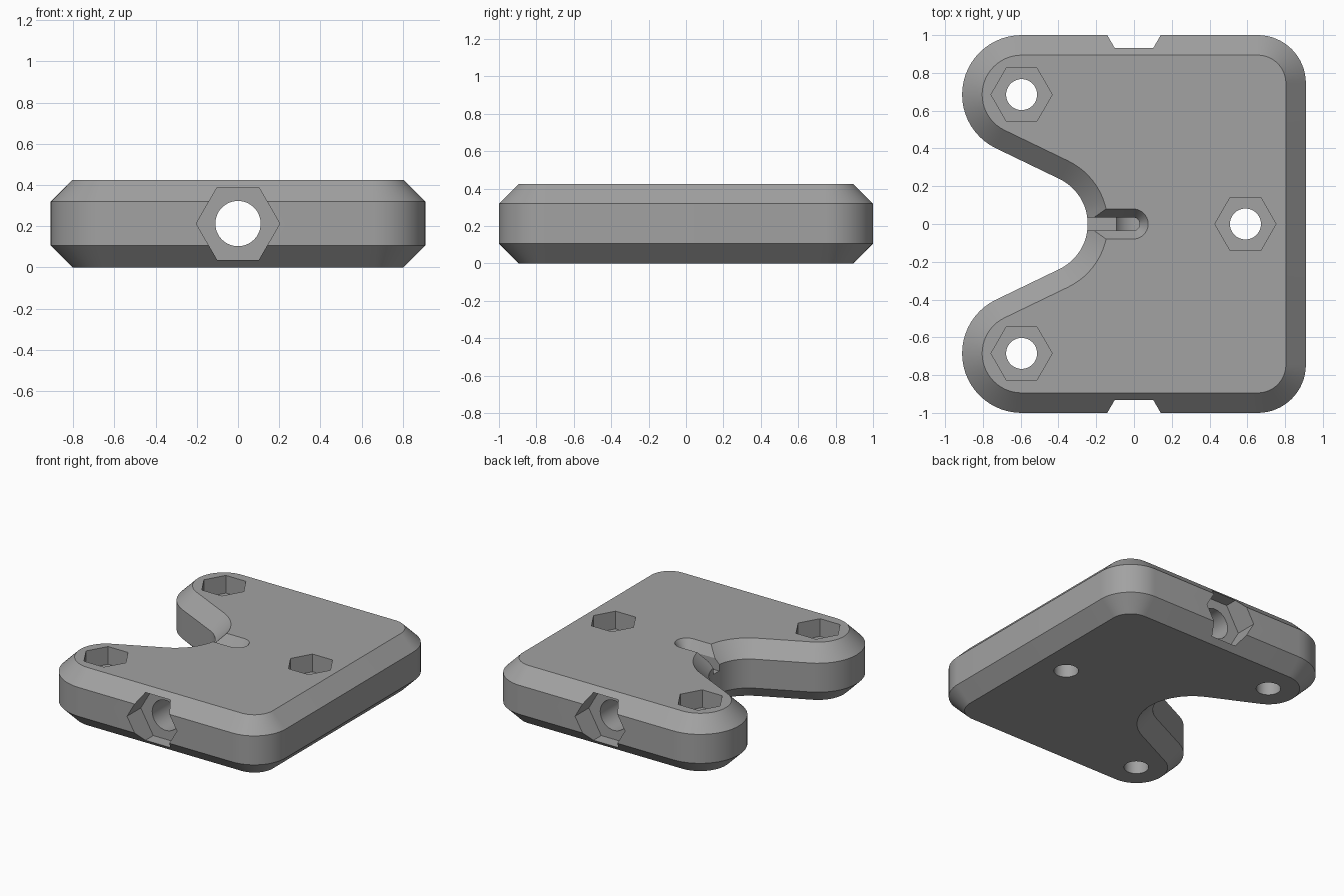
import bpy, bmesh, math
from mathutils import Matrix

if "Cube" in bpy.data.objects:
    bpy.data.objects.remove(bpy.data.objects["Cube"])

HEIGHT, CHAMFER = 0.425, 0.106
MID = HEIGHT / 2

grey = bpy.data.materials.new("plain grey")
grey.diffuse_color = (0.36, 0.36, 0.36, 1)
grey.use_nodes = True
grey.node_tree.nodes["Principled BSDF"].inputs["Base Color"].default_value = grey.diffuse_color


def arc(cx, cy, r, a0, a1, n):
    """Points along an arc, angles in degrees."""
    angles = [math.radians(a0 + (a1 - a0) * i / n) for i in range(n + 1)]
    return [(cx + r * math.cos(a), cy + r * math.sin(a)) for a in angles]


def loft(name, sections, matrix=Matrix()):
    """Closed solid through stacked (z, points) sections."""
    bm = bmesh.new()
    rings = [[bm.verts.new((x, y, z)) for x, y in pts] for z, pts in sections]
    n = len(rings[0])
    for a, b in zip(rings, rings[1:]):
        for i in range(n):
            j = (i + 1) % n
            bm.faces.new((a[i], a[j], b[j], b[i]))
    bm.faces.new(rings[0][::-1])
    bm.faces.new(rings[-1])
    bm.transform(matrix)
    bmesh.ops.recalc_face_normals(bm, faces=bm.faces)
    mesh = bpy.data.meshes.new(name)
    bm.to_mesh(mesh)
    bm.free()
    mesh.materials.append(grey)
    obj = bpy.data.objects.new(name, mesh)
    bpy.context.collection.objects.link(obj)
    return obj


def ring(r, n):
    """Regular polygon with a corner on +x."""
    return arc(0, 0, r, 0, 360 * (n - 1) / n, n - 1)


def outline(d):
    """Plate outline, inset by d: two corners, two lobes and a round notch."""
    t = 64.3  # direction of the tangent points on the notch arc
    return (arc(0.655, -0.745, 0.255 - d, -90, 0, 16)
            + arc(0.655, 0.745, 0.255 - d, 0, 90, 16)
            + arc(-0.595, 0.685, 0.315 - d, 90, 180 + t, 24)
            + arc(-0.51, 0, 0.265 + d, t, -t, 24)
            + arc(-0.595, -0.685, 0.315 - d, 180 - t, 270, 24))


def slot(w):
    """Round-ended slot running out through the notch."""
    return [(-0.6, -w)] + arc(-0.005, 0, w, -90, 90, 16) + [(-0.6, w)]


# Chamfered plate
plate = loft("plate", [(0, outline(CHAMFER)), (CHAMFER, outline(0)),
                       (HEIGHT - CHAMFER, outline(0)), (HEIGHT, outline(CHAMFER))])
cutters = []

# Vertical screw holes with hexagonal nut pockets on top
for x, y in ((-0.595, 0.685), (-0.595, -0.685), (0.59, 0)):
    place = Matrix.Translation((x, y, 0))
    hole, pocket = ring(0.082, 48), ring(0.162, 6)
    cutters.append(loft("screw_hole_cutter", [(-0.1, hole), (0.6, hole)], place))
    cutters.append(loft("nut_pocket_cutter", [(HEIGHT - 0.13, pocket), (0.6, pocket)], place))

# Long bore from front to back with a hexagonal pocket at each end
lay_down = Matrix.Translation((0, 0, MID)) @ Matrix.Rotation(math.pi / 2, 4, 'X')
bore, end_hex = ring(0.11, 64), ring(0.203, 6)
cutters.append(loft("bore_cutter", [(-1.2, bore), (1.2, bore)], lay_down))
for s in (-1, 1):
    ends = sorted((s * 0.84, s * 1.2))
    cutters.append(loft("end_pocket_cutter", [(z, end_hex) for z in ends], lay_down))

# Flared slot joining the notch to the bore
cutters.append(loft("slot_cutter", [(0.27, slot(0.035)), (0.355, slot(0.035)),
                                    (HEIGHT, slot(0.08)), (0.6, slot(0.08))]))

# Cut everything out of the plate
bpy.context.view_layer.objects.active = plate
plate.select_set(True)
for cutter in cutters:
    mod = plate.modifiers.new("cut", 'BOOLEAN')
    mod.operation, mod.solver, mod.object = 'DIFFERENCE', 'EXACT', cutter
    bpy.ops.object.modifier_apply(modifier=mod.name)
    bpy.data.objects.remove(cutter)

bpy.ops.object.shade_smooth_by_angle(angle=math.radians(25))
